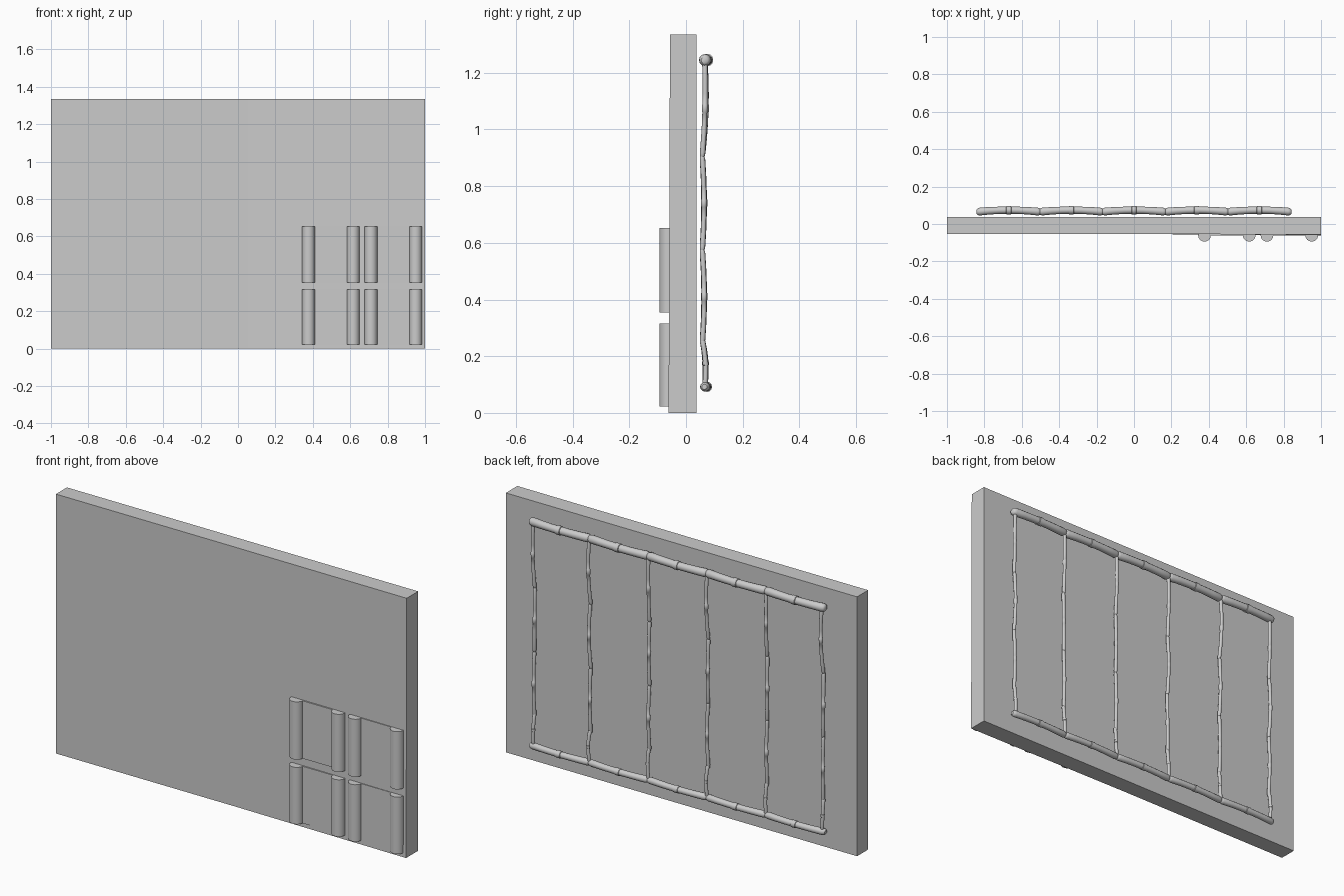
import bpy, bmesh, math, random
from mathutils import Vector

if "Cube" in bpy.data.objects:
    bpy.data.objects.remove(bpy.data.objects["Cube"])

random.seed(4)


def finish(name, bm, smooth=False):
    bmesh.ops.recalc_face_normals(bm, faces=bm.faces)
    me = bpy.data.meshes.new(name)
    bm.to_mesh(me)
    bm.free()
    ob = bpy.data.objects.new(name, me)
    bpy.context.collection.objects.link(ob)
    if smooth:
        bpy.ops.object.select_all(action='DESELECT')
        ob.select_set(True)
        bpy.context.view_layer.objects.active = ob
        bpy.ops.object.shade_smooth_by_angle(angle=math.radians(40))
    return ob


def box(name, x0, x1, y0, y1, z0, z1):
    bm = bmesh.new()
    bmesh.ops.create_cube(bm, size=1)
    for v in bm.verts:
        v.co = ((x0 + x1) / 2 + v.co.x * (x1 - x0),
                (y0 + y1) / 2 + v.co.y * (y1 - y0),
                (z0 + z1) / 2 + v.co.z * (z1 - z0))
    return finish(name, bm)


# (position along rod, radius factor): rounded ends and a raised band mid-length
ROD = [(0, .55), (.015, .85), (.05, 1), (.2, .95), (.35, .92), (.46, .92), (.465, 1.06),
       (.535, 1.06), (.54, .92), (.65, .92), (.8, .95), (.95, 1), (.985, .85), (1, .55)]


def rod(name, a, b, r, bow, sides=12):
    """Bowed bamboo-like piece from a to b."""
    a, b, bow = Vector(a), Vector(b), Vector(bow)
    d = (b - a).normalized()
    u = Vector((0, 1, 0))
    w = d.cross(u).normalized()
    u = w.cross(d)
    bm = bmesh.new()
    rings = []
    for t, k in ROD:
        c = a.lerp(b, t) + bow * (4 * t * (1 - t))
        rings.append([bm.verts.new(c + (u * math.cos(q) + w * math.sin(q)) * r * k)
                      for q in (2 * math.pi * i / sides for i in range(sides))])
    for p, n in zip(rings, rings[1:]):
        for i in range(sides):
            j = (i + 1) % sides
            bm.faces.new((p[i], p[j], n[j], n[i]))
    bm.faces.new(rings[0])
    bm.faces.new(rings[-1])
    return finish(name, bm, True)


# Main board
box("board", -1, 1, -.053, .037, 0, 1.335)

# Slightly lifted front sheet on the right half
bm = bmesh.new()
quads = []
for x, z, y in ((.05, 0, -.053), (1, 0, -.061), (1, 1.335, -.056), (.05, 1.335, -.053)):
    quads.append((bm.verts.new((x, y - .0005, z)), bm.verts.new((x, -.05, z))))
bm.faces.new([q[0] for q in quads])
bm.faces.new([q[1] for q in quads])
for i in range(4):
    p, n = quads[i], quads[(i + 1) % 4]
    bm.faces.new((p[0], n[0], n[1], p[1]))
finish("front_sheet", bm)

# Four small scrolls: a thin page between two rolls
for z0, z1 in ((.022, .315), (.355, .652)):
    for xa, xb in ((.377, .616), (.711, .95)):
        box("scroll_page", xa, xb, -.062, -.05, z0, z1)
        for x in (xa, xb):
            bm = bmesh.new()
            bmesh.ops.create_cone(bm, cap_ends=True, segments=24, radius1=.034,
                                  radius2=.034, depth=z1 - z0)
            bmesh.ops.translate(bm, verts=bm.verts, vec=(x, -.06, (z0 + z1) / 2))
            # flatten the rear half so the roll stays embedded in the board
            for v in bm.verts:
                v.co.y = min(v.co.y, -.04)
            finish("scroll_roll", bm, True)

# Rear frame: horizontal rails made of five bowed pieces
STEP = .335
for name, z, r in (("top_rail", 1.245, .021), ("bottom_rail", .092, .017)):
    for i in range(5):
        x = -.8375 + i * STEP
        rod(name, (x - .004, .065, z), (x + STEP + .004, .065, z), r, (0, .009, 0))

# Rear frame: six thin uprights built of overlapping pieces
for i in range(6):
    x = max(-.822, min(.822, -.8375 + i * STEP))
    for z0, z1 in ((.09, .26), (.24, .58), (.57, .91), (.9, 1.25)):
        s = random.uniform(-.006, .006)
        ya = .066 if z0 < .1 else .057
        yb = .066 if z1 > 1.2 else .057
        rod("upright", (x - s * .3, ya, z0), (x + s * .3, yb, z1), .0095,
            (s, random.uniform(.005, .010), 0), 10)
